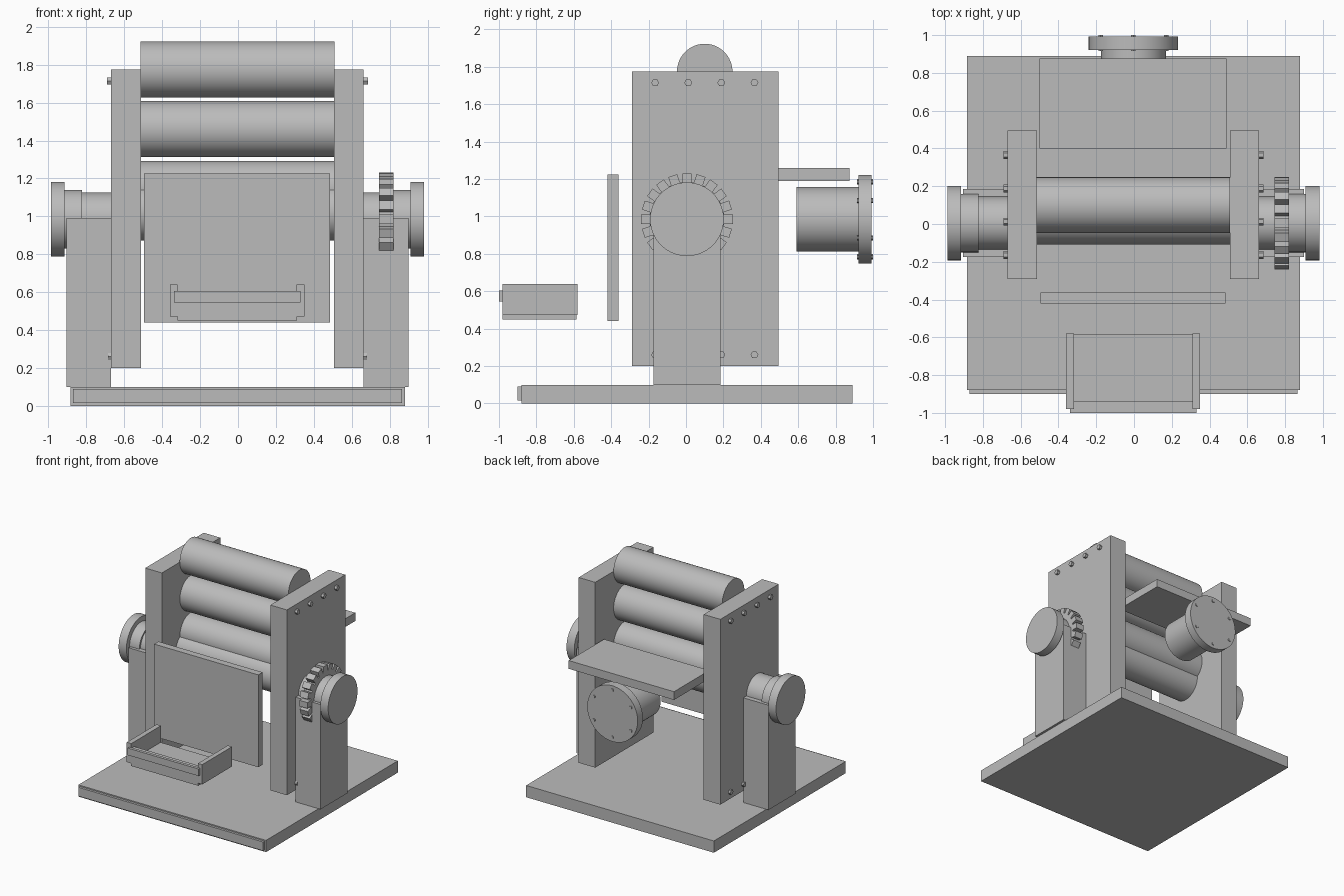
import bpy
import math
from mathutils import Vector

if "Cube" in bpy.data.objects:
    bpy.data.objects.remove(bpy.data.objects["Cube"], do_unlink=True)

grey = bpy.data.materials.new("machine grey")
grey.use_nodes = True
colour = (0.5, 0.5, 0.5, 1)
grey.diffuse_color = colour
grey.node_tree.nodes["Principled BSDF"].inputs["Base Color"].default_value = colour


def finish(name):
    obj = bpy.context.object
    obj.name = name
    obj.data.materials.append(grey)
    return obj


def box(name, x, y, z):
    """Box from (min, max) pairs on each axis."""
    bpy.ops.mesh.primitive_cube_add(size=1)
    obj = finish(name)
    for v in obj.data.vertices:
        v.co = Vector([a[0] if c < 0 else a[1] for a, c in zip((x, y, z), v.co)])
    return obj


def rod(name, axis, span, centre, radius, sides=64):
    """Cylinder along x or y; centre gives the other two coordinates."""
    mid = (span[0] + span[1]) / 2
    if axis == "x":
        loc, rot = (mid, *centre), (0, math.pi / 2, 0)
    else:
        loc, rot = (centre[0], mid, centre[1]), (math.pi / 2, 0, 0)
    bpy.ops.mesh.primitive_cylinder_add(vertices=sides, radius=radius,
                                        depth=abs(span[1] - span[0]), location=loc, rotation=rot)
    obj = finish(name)
    if sides > 6:
        bpy.ops.object.shade_smooth_by_angle(angle=math.radians(30))
    return obj


MID = -0.003      # machine centre line
AXLE = 0.985      # axle height
AXIS = (0.005, AXLE)

# base plate and front trim
box("base_plate", (-0.885, 0.88), (-0.88, 0.89), (0, 0.1))
box("base_trim", (-0.87, 0.865), (-0.9, -0.88), (0.015, 0.09))

# rollers between the side plates
for i, (y, z) in enumerate([(0.1, 1.775), (0.1, 1.46), (0.1, 1.145), (0.04, 1.02)]):
    rod(f"roller_{i + 1}", "x", (-0.515, 0.508), (y, z), 0.148)

# side plates, posts, bolts and shafts, mirrored about the centre line
for side, s in (("left", 1), ("right", -1)):
    def span(a, b):
        return tuple(sorted((MID + s * a, MID + s * b)))

    box(f"{side}_plate", span(0.51, 0.666), (-0.29, 0.495), (0.2, 1.775))
    box(f"{side}_post", span(0.666, 0.903), (-0.175, 0.185), (0.1, 0.99))
    for row, z in (("lower", 0.26), ("upper", 1.715)):
        depth = 0.022 if row == "upper" else 0.018
        for i in range(4):
            rod(f"{side}_{row}_bolt_{i + 1}", "x", span(0.66, 0.666 + depth),
                (-0.165 + 0.177 * i, z), 0.021, 6)
    rod(f"{side}_shaft", "x", span(0.6, 0.83), AXIS, 0.14)
    rod(f"{side}_bearing", "x", span(0.82, 0.915), AXIS, 0.155)
    rod(f"{side}_hub_disc", "x", span(0.912, 0.985), AXIS, 0.197)

# toothed gear on the left shaft
rod("gear_body", "x", (0.745, 0.82), AXIS, 0.2)
TEETH = 20
for i in range(TEETH):
    a = math.tau * i / TEETH
    tooth = box(f"gear_tooth_{i + 1}", (0.745, 0.82), (-0.025, 0.025), (0.19, 0.245))
    tooth.rotation_euler.x = a
    tooth.location = (0, *AXIS)

# front panel and rear shelf
box("front_panel", (-0.495, 0.485), (-0.42, -0.362), (0.44, 1.225))
box("rear_shelf", (-0.5, 0.49), (0.4, 0.875), (1.19, 1.26))

# motor behind the machine
rod("motor_body", "y", (0.59, 0.93), (MID, AXLE), 0.172)
rod("motor_flange", "y", (0.922, 0.992), (MID, AXLE), 0.237)
for i in range(6):
    a = math.tau * (i + 0.5) / 6
    rod(f"motor_bolt_{i + 1}", "y", (0.915, 1.0),
        (MID + 0.2 * math.cos(a), AXLE + 0.2 * math.sin(a)), 0.014, 6)

# collecting tray in front
box("tray_floor", (-0.32, 0.312), (-0.98, -0.585), (0.45, 0.5))
box("tray_front", (-0.32, 0.312), (-0.98, -0.94), (0.5, 0.6))
box("tray_right_wall", (-0.36, -0.318), (-0.98, -0.58), (0.472, 0.64))
box("tray_left_wall", (0.31, 0.35), (-0.98, -0.58), (0.472, 0.64))
box("tray_handle_bar", (-0.338, 0.33), (-1.0, -0.975), (0.545, 0.605))
